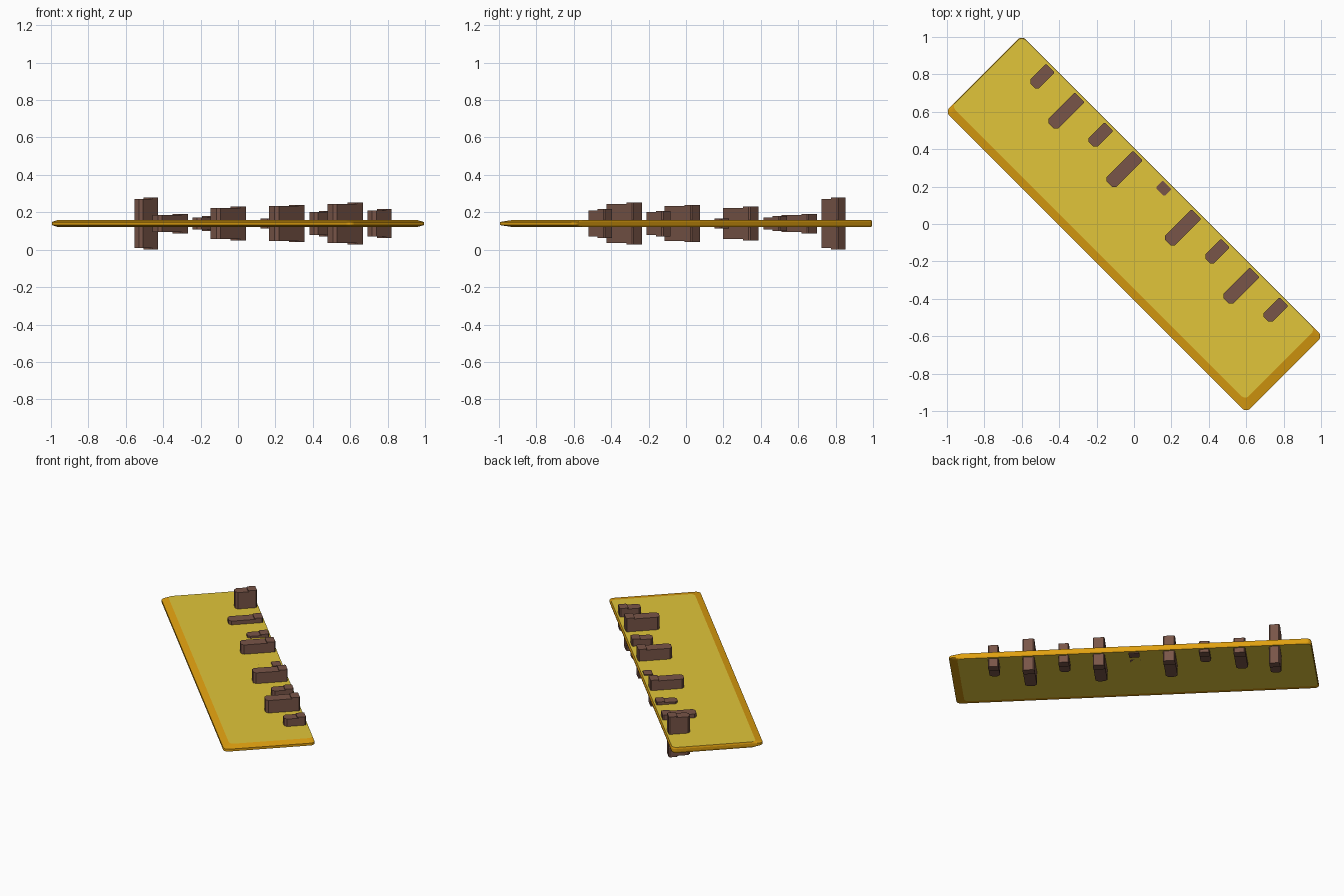
import bpy, bmesh, math

cube = bpy.data.objects.get("Cube")
if cube:
    bpy.data.objects.remove(cube, do_unlink=True)

TURN = math.radians(-45)   # whole model lies diagonally
MID = 0.14                 # mid-height of the board


def material(name, hex_code):
    def lin(c):
        c /= 255
        return c / 12.92 if c <= 0.04045 else ((c + 0.055) / 1.055) ** 2.4
    col = [lin(v) for v in bytes.fromhex(hex_code)] + [1]
    m = bpy.data.materials.new(name)
    m.use_nodes = True
    m.diffuse_color = col
    m.node_tree.nodes["Principled BSDF"].inputs["Base Color"].default_value = col
    return m


yellow = material("soft yellow", "E1C53A")
amber = material("amber", "E0A010")
brown = material("brown", "795548")


def rounded_rect(u0, u1, v0, v1, r, steps=5):
    """Counter-clockwise rectangle outline with rounded corners."""
    corners = [(u1 - r, v1 - r), (u0 + r, v1 - r), (u0 + r, v0 + r), (u1 - r, v0 + r)]
    pts = []
    for i, (cu, cv) in enumerate(corners):
        for s in range(steps + 1):
            a = math.pi / 2 * (i + s / steps)
            pts.append((cu + r * math.cos(a), cv + r * math.sin(a)))
    return pts


def loft(name, layers, side_mat, cap_mat):
    """Stack outlines (points, z) into a closed solid."""
    bm = bmesh.new()
    rings = [[bm.verts.new((u, v, z)) for u, v in pts] for pts, z in layers]
    n = len(rings[0])
    for low, high in zip(rings, rings[1:]):
        for i in range(n):
            j = (i + 1) % n
            bm.faces.new((low[i], low[j], high[j], high[i]))
    for ring in (rings[0][::-1], rings[-1]):
        bm.faces.new(ring).material_index = 1
    bmesh.ops.recalc_face_normals(bm, faces=bm.faces)
    me = bpy.data.meshes.new(name)
    bm.to_mesh(me)
    bm.free()
    me.materials.append(side_mat)
    me.materials.append(cap_mat)
    ob = bpy.data.objects.new(name, me)
    ob.rotation_euler.z = TURN
    bpy.context.collection.objects.link(ob)
    return ob


# Board: flat yellow faces, amber rim, wide bevels on one long and one short side
rim = rounded_rect(-1.137, 1.137, -0.289, 0.289, 0.03)
flat = rounded_rect(-1.134, 1.085, -0.245, 0.286, 0.03)
loft("board", [(flat, MID - 0.019), (rim, MID - 0.008),
               (rim, MID + 0.008), (flat, MID + 0.019)], amber, yellow)

# Pegs: alternating short and long bars through the board, each with a raised end
heights = [0.139, 0.052, 0.04, 0.09, 0.026, 0.1, 0.068, 0.112, 0.077]
for i, half in enumerate(heights):
    u = -0.905 + 0.2206 * i
    is_long = i % 2 == 1
    w = 0.037 if is_long else 0.033
    back = 0.274
    front = 0.058 if is_long else 0.138
    c = 0.016
    body = [(u - w, back - 0.04), (u - w, front + c), (u - w + c, front),
            (u + w - c, front), (u + w, front + c), (u + w, back - 0.04)]
    h = half - 0.007
    loft(f"peg_{i + 1}", [(body, MID - h), (body, MID + h)], brown, brown)
    end = rounded_rect(u - w, u + w, back - 0.055, back, 0.006, 1)
    loft(f"peg_end_{i + 1}", [(end, MID - half), (end, MID + half)], brown, brown)
